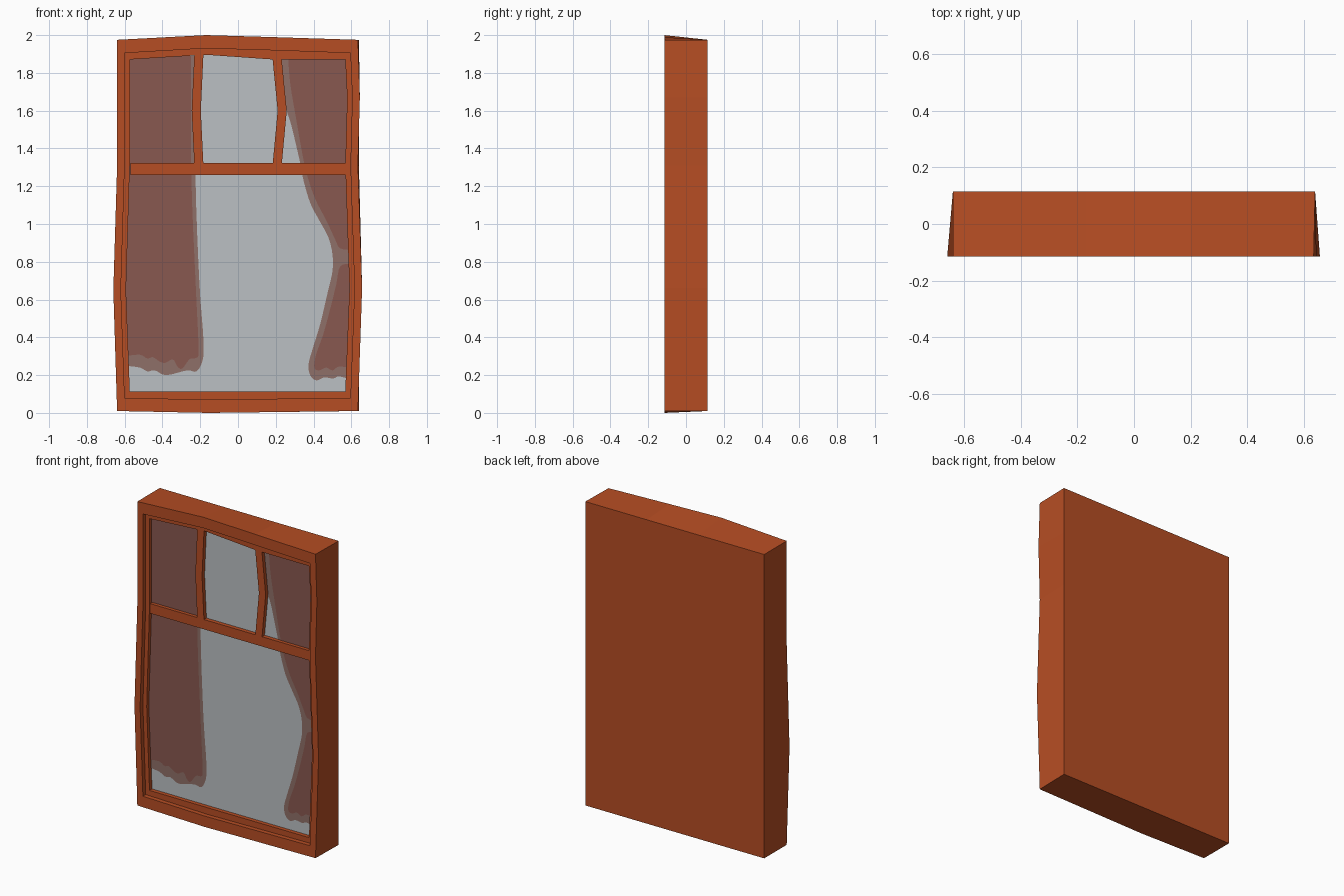
import bpy, bmesh
from mathutils import Vector

if "Cube" in bpy.data.objects:
    bpy.data.objects.remove(bpy.data.objects["Cube"])


def mat(name, rgb):
    m = bpy.data.materials.new(name)
    m.diffuse_color = (*rgb, 1)
    m.use_nodes = True
    m.node_tree.nodes["Principled BSDF"].inputs["Base Color"].default_value = m.diffuse_color
    return m


WOOD = mat("orange_wood", (0.47, 0.075, 0.017))
GLASS = mat("grey_glass", (0.50, 0.53, 0.55))
DARK = mat("curtain_brown", (0.25, 0.098, 0.08))
PALE = mat("curtain_hem", (0.275, 0.162, 0.138))

FRONT, STEP, PANE, BACK = -0.115, -0.086, -0.06, 0.115


def finish(name, bm, mats):
    me = bpy.data.meshes.new(name)
    bm.to_mesh(me)
    bm.free()
    for m in mats:
        me.materials.append(m)
    ob = bpy.data.objects.new(name, me)
    bpy.context.collection.objects.link(ob)
    return ob


# Frame: a crooked outline lofted from the square back to the stepped front
outer = [(-.64, 1.975), (-.17, 2.0), (.2, 1.989), (.635, 1.975), (.645, 1.67), (.635, 1.31),
         (.657, .66), (.635, .01), (-.155, 0), (-.64, .01), (-.66, .65), (-.64, 1.31)]


def inset(dx, dz):
    out = []
    for x, z in outer:
        if abs(x) > .5:
            x -= dx if x > 0 else -dx
        if z > 1.9:
            z -= dz
        elif z < .1:
            z += dz
        out.append((x, z))
    return out


square = [((.64 if x > 0 else -.64) if abs(x) > .5 else x,
           1.975 if z > 1.9 else .01 if z < .1 else z) for x, z in outer]
lip = inset(.04, .07)
opening = [(x, max(.113, min(z, 1.87) if x > .19 else z)) for x, z in inset(.067, .104)]

bm = bmesh.new()
rings = []
for loop, y in ((square, BACK), (outer, FRONT), (lip, FRONT), (lip, STEP),
                (opening, STEP), (opening, PANE)):
    rings.append([bm.verts.new((x, y, z)) for x, z in loop])
n = len(outer)
for a, b in zip(rings, rings[1:]):
    for i in range(n):
        j = (i + 1) % n
        bm.faces.new((a[i], a[j], b[j], b[i]))
bm.faces.new(rings[0])
glass = bm.faces.new(rings[-1])
glass.material_index = 1
bmesh.ops.recalc_face_normals(bm, faces=bm.faces)
bmesh.ops.triangulate(bm, faces=[f for f in bm.faces if len(f.verts) > 4])
finish("window_frame", bm, [WOOD, GLASS])


# Bars: front-view profiles extruded from the step back to the glass
def plate(name, pts, y0, y1, material):
    bm = bmesh.new()
    face = bm.faces.new([bm.verts.new((x, y0, z)) for x, z in pts])
    face.normal_update()
    if face.normal.y > 0:
        face.normal_flip()
    if y1 is not None:
        ext = bmesh.ops.extrude_face_region(bm, geom=[face], use_keep_orig=True)
        for v in ext["geom"]:
            if isinstance(v, bmesh.types.BMVert):
                v.co.y = y1
        bmesh.ops.recalc_face_normals(bm, faces=bm.faces)
    bmesh.ops.triangulate(bm, faces=[f for f in bm.faces if len(f.verts) > 4],
                          ngon_method='EAR_CLIP')
    return finish(name, bm, [material])


plate("cross_bar", [(-.57, 1.26), (.57, 1.26), (.57, 1.323), (-.57, 1.323)], STEP, PANE + .01, WOOD)
for name, x, bend, top in (("left_mullion", -.207, -.014, 1.9), ("right_mullion", .207, .027, 1.875)):
    w = .024
    plate(name, [(x - w, 1.31), (x + w, 1.31), (x + bend + w, 1.6), (x + w, top),
                 (x - w, top), (x + bend - w, 1.6)], STEP, PANE + .01, WOOD)


# Curtains: thin painted shapes on the glass with smoothed edges
def smooth(pts, steps=4):
    p = [Vector(q) for q in [pts[0], *pts, pts[-1]]]
    out = []
    for a, b, c, d in zip(p, p[1:], p[2:], p[3:]):
        for k in range(steps):
            t = k / steps
            out.append(.5 * (2 * b + (c - a) * t + (2 * a - 5 * b + 4 * c - d) * t * t
                             + (3 * b - a - 3 * c + d) * t ** 3))
    return [tuple(v) for v in out] + [pts[-1]]


def curtain(name, edge, corners, offset, material):
    plate(name, smooth(edge) + corners, PANE - offset, None, material)


left_hem = [(-.225, 1.89), (-.225, 1.25), (-.205, .7), (-.183, .39), (-.187, .28), (-.22, .22),
            (-.27, .225), (-.38, .2), (-.44, .225), (-.48, .22), (-.52, .24), (-.6, .25)]
left_main = [(-.25, 1.89), (-.247, 1.25), (-.225, .7), (-.209, .36), (-.214, .295), (-.255, .285),
             (-.295, .235), (-.32, .245), (-.345, .283), (-.385, .265), (-.415, .272),
             (-.45, .295), (-.48, .288), (-.52, .308), (-.6, .3)]
curtain("left_curtain_hem", left_hem, [(-.6, 1.89)], .002, PALE)
curtain("left_curtain", left_main, [(-.6, 1.89)], .004, DARK)

right_hem = [(.215, 1.89), (.235, 1.72), (.258, 1.6), (.283, 1.52), (.33, 1.32), (.347, 1.23),
             (.383, 1.11), (.43, 1.02), (.478, .93), (.5, .84), (.5, .75), (.473, .63), (.435, .47),
             (.394, .335), (.373, .255), (.383, .198), (.415, .172), (.457, .188), (.504, .182),
             (.536, .193), (.6, .175)]
right_upper = [(.265, 1.89), (.277, 1.74), (.309, 1.55), (.341, 1.37), (.367, 1.255), (.41, 1.13),
               (.467, 1.02), (.515, .917), (.54, .872), (.6, .862)]
right_lower = [(.6, .79), (.541, .775), (.52, .68), (.488, .55), (.451, .415), (.414, .31),
               (.404, .24), (.43, .225), (.467, .24), (.5, .225), (.536, .246), (.6, .235)]
curtain("right_curtain_hem", right_hem, [(.6, 1.89)], .002, PALE)
curtain("right_curtain_upper", right_upper, [(.6, 1.89)], .004, DARK)
curtain("right_curtain_lower", right_lower, [], .004, DARK)
